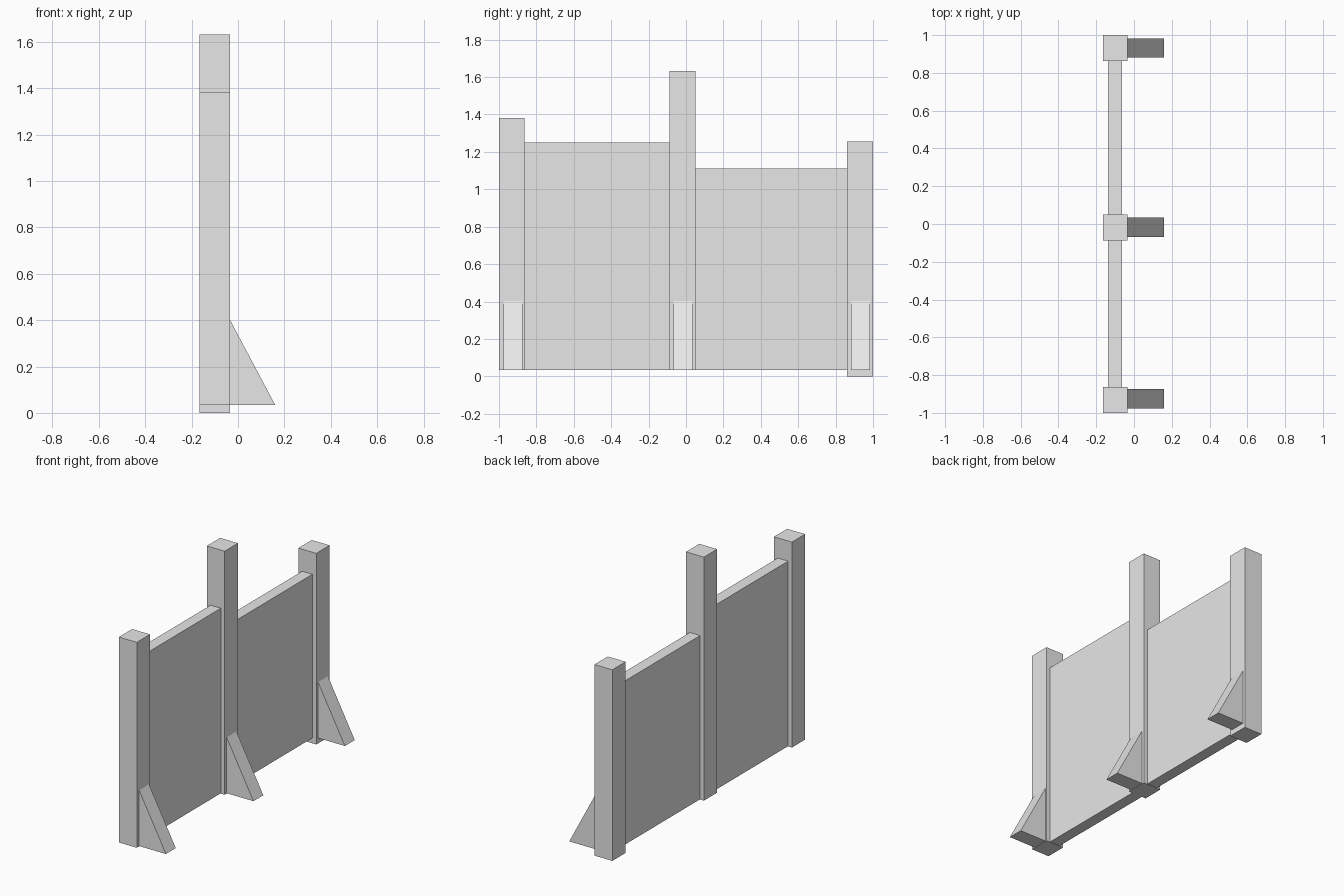
import bpy
import bmesh

if "Cube" in bpy.data.objects:
    bpy.data.objects.remove(bpy.data.objects["Cube"])

# Single plain grey for the whole fence
grey = bpy.data.materials.new("light_grey")
grey.diffuse_color = (0.8, 0.8, 0.8, 1)
grey.use_nodes = True
grey.node_tree.nodes["Principled BSDF"].inputs["Base Color"].default_value = grey.diffuse_color


def prism(name, profile, y0, y1):
    """Extrude an (x, z) profile along y from y0 to y1."""
    bm = bmesh.new()
    face = bm.faces.new([bm.verts.new((x, y0, z)) for x, z in profile])
    new = bmesh.ops.extrude_face_region(bm, geom=[face])["geom"]
    verts = [v for v in new if isinstance(v, bmesh.types.BMVert)]
    bmesh.ops.translate(bm, verts=verts, vec=(0, y1 - y0, 0))
    bmesh.ops.recalc_face_normals(bm, faces=bm.faces)
    mesh = bpy.data.meshes.new(name)
    bm.to_mesh(mesh)
    bm.free()
    mesh.materials.append(grey)
    obj = bpy.data.objects.new(name, mesh)
    bpy.context.collection.objects.link(obj)
    return obj


def box(name, x0, x1, y0, y1, z0, z1):
    return prism(name, [(x0, z0), (x1, z0), (x1, z1), (x0, z1)], y0, y1)


BASE = 0.035             # underside of the panels and braces
LEFT, RIGHT = -0.165, -0.035   # post faces across x

# Square posts, each with a triangular brace: label, y range, bottom, top, brace y range
posts = [
    ("front", -1.0, -0.863, 0.033, 1.382, -0.976, -0.874),
    ("middle", -0.088, 0.050, 0.033, 1.632, -0.068, 0.034),
    ("back", 0.862, 1.0, 0.0, 1.255, 0.881, 0.983),
]
for label, y0, y1, z0, z1, b0, b1 in posts:
    box(label + "_post", LEFT, RIGHT, y0, y1, z0, z1)
    prism(label + "_brace", [(RIGHT, BASE), (0.16, BASE), (RIGHT, 0.402)], b0, b1)

# Wall panels between the posts
box("front_panel", -0.138, -0.063, -0.863, -0.088, BASE, 1.25)
box("back_panel", -0.138, -0.063, 0.050, 0.862, BASE, 1.11)
